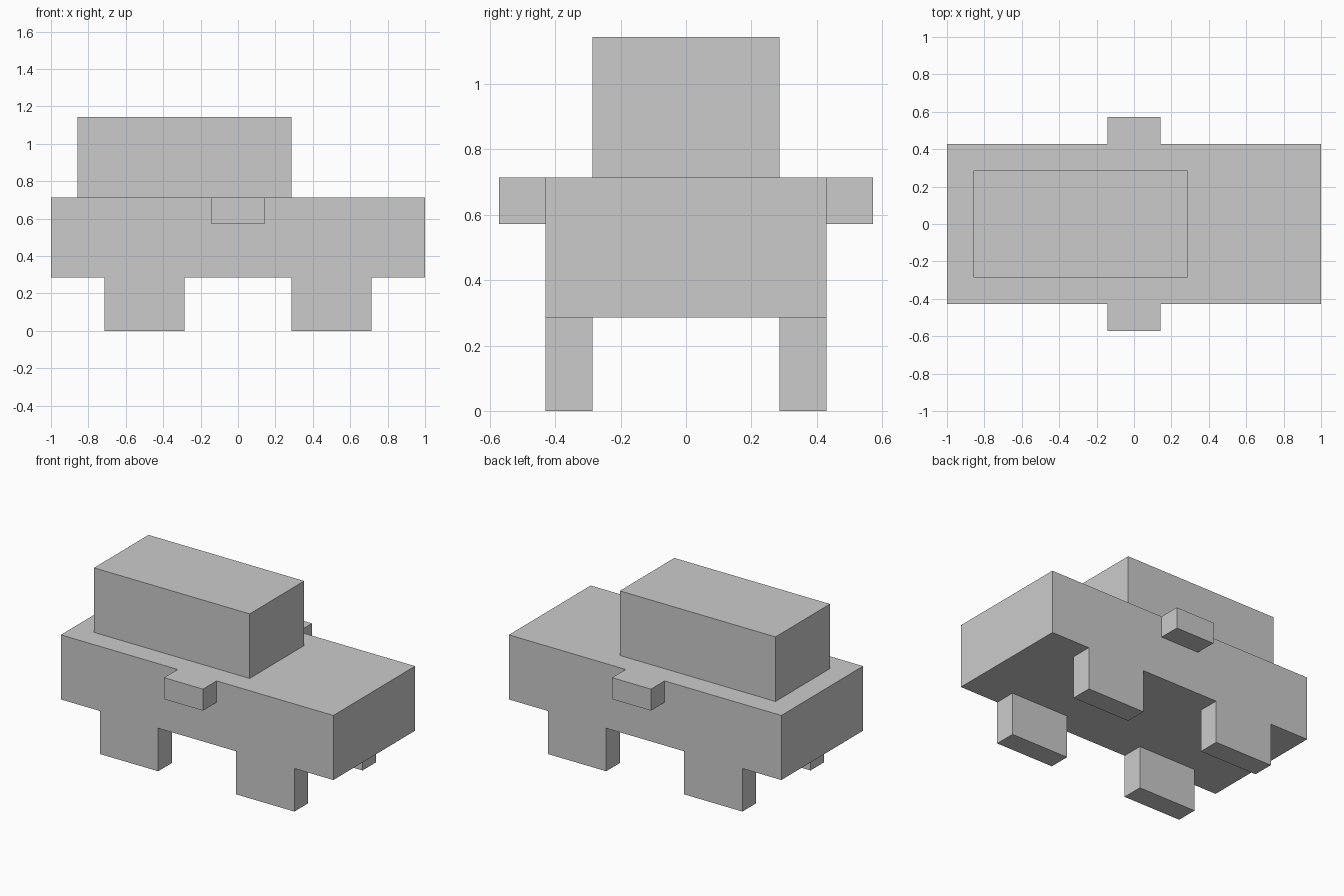
import bpy

if "Cube" in bpy.data.objects:
    bpy.data.objects.remove(bpy.data.objects["Cube"])

U = 1 / 7  # the model sits on a grid of sevenths


def box(name, x, y, z):
    """Box spanning the given (min, max) ranges in grid units."""
    bpy.ops.mesh.primitive_cube_add(size=1)
    ob = bpy.context.object
    ob.name = name
    spans = (x, y, z)
    for v in ob.data.vertices:
        v.co = [(s[1] if c > 0 else s[0]) * U for c, s in zip(v.co, spans)]
    return ob


# Main body and cabin
box("body", (-7, 7), (-3, 3), (2, 5))
box("cabin", (-6, 2), (-2, 2), (5, 8))

for side, s in (("front", -1), ("back", 1)):
    # Side mirrors, flush with the top of the body
    box(f"{side}_mirror", (-1, 1), sorted((3 * s, 4 * s)), (4, 5))
    # Blocky wheels, flush with the body sides
    for end, e in (("left", -1), ("right", 1)):
        box(f"{side}_{end}_wheel", sorted((2 * e, 5 * e)), sorted((2 * s, 3 * s)), (0, 2))
